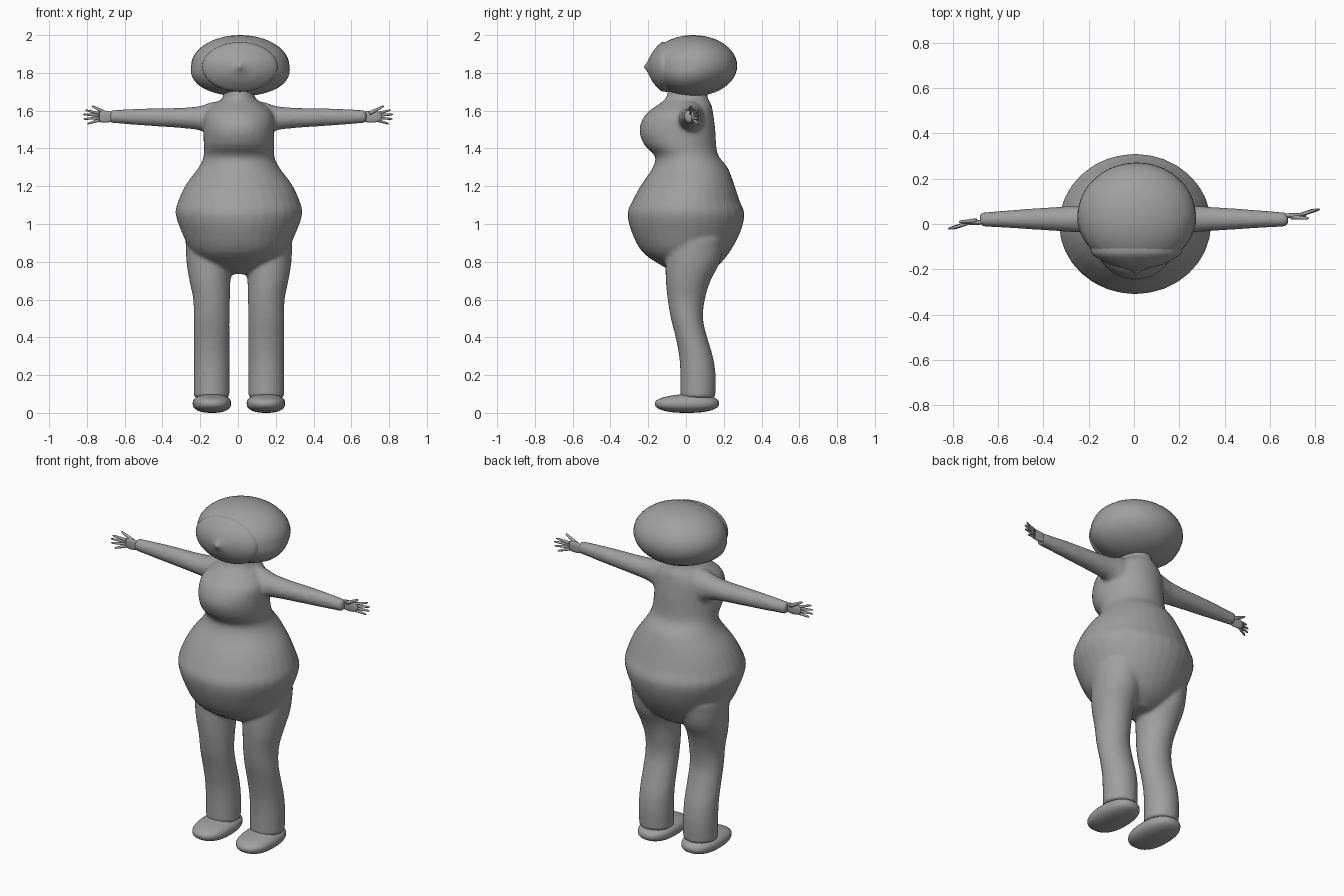
import bpy, bmesh, math
from mathutils import Vector

cube = bpy.data.objects.get("Cube")
if cube:
    bpy.data.objects.remove(cube, do_unlink=True)

GREY = (0.35, 0.35, 0.35, 1)
mat = bpy.data.materials.new("plain grey")
mat.use_nodes = True
mat.diffuse_color = GREY
for node in mat.node_tree.nodes:
    if node.type == 'BSDF_PRINCIPLED':
        node.inputs["Base Color"].default_value = GREY

MID = 0.005  # the figure's own centre line


def finish(name, bm):
    bmesh.ops.recalc_face_normals(bm, faces=bm.faces)
    for f in bm.faces:
        f.smooth = True
    mesh = bpy.data.meshes.new(name)
    bm.to_mesh(mesh)
    bm.free()
    mesh.materials.append(mat)
    ob = bpy.data.objects.new(name, mesh)
    bpy.context.collection.objects.link(ob)
    return ob


def spline(rows, steps):
    """Smooth in-between cross-sections through the given ones."""
    out = []
    for i in range(len(rows) - 1):
        a, b = rows[max(i - 1, 0)], rows[i]
        c, d = rows[i + 1], rows[min(i + 2, len(rows) - 1)]
        for s in range(steps):
            t = s / steps
            out.append([0.5 * (2 * q + (r - p) * t + (2 * p - 5 * q + 4 * r - u) * t * t
                               + (3 * q - p - 3 * r + u) * t ** 3)
                        for p, q, r, u in zip(a, b, c, d)])
    return out + [rows[-1]]


def loft(bm, rows, place, steps=3, seg=32):
    """Skin ellipses; row = position, u low, u high, v low, v high."""
    rings = []
    for pos, u0, u1, v0, v1 in spline(rows, steps):
        ring = []
        for k in range(seg):
            a = math.tau * k / seg
            u = (u0 + u1) / 2 + (u1 - u0) / 2 * math.cos(a)
            v = (v0 + v1) / 2 + (v1 - v0) / 2 * math.sin(a)
            ring.append(bm.verts.new(place(pos, u, v)))
        rings.append(ring)
    for r, s in zip(rings, rings[1:]):
        for k in range(seg):
            n = (k + 1) % seg
            bm.faces.new((r[k], r[n], s[n], s[k]))
    bm.faces.new(rings[0])
    bm.faces.new(rings[-1])


def ball(bm, centre, radii, power=1.0):
    """Ellipsoid; a power under 1 makes it boxier."""
    verts = bmesh.ops.create_uvsphere(bm, u_segments=40, v_segments=24, radius=1)["verts"]
    for v in verts:
        v.co = Vector([c + r * math.copysign(abs(q) ** power, q)
                       for c, r, q in zip(centre, radii, v.co)])
    return verts


def rod(bm, a, b, r0, r1):
    """Tapered finger between two points with a rounded tip."""
    a, b = Vector(a), Vector(b)
    turn = (b - a).to_track_quat('Z', 'Y')
    length = (b - a).length
    rows = [(t * length, -r, r, -r, r) for t, r in
            ((0, r0), (0.5, (r0 + r1) / 2), (0.9, r1), (1, r1 * 0.3))]
    loft(bm, rows, lambda p, u, v: a + turn @ Vector((u, v, p)), 2, 10)


# Body: torso, legs and sleeves fused into one skin
body = bmesh.new()
torso = [  # height, half width, front, back
    (0.735, 0.07, -0.05, 0.10), (0.78, 0.17, -0.13, 0.17), (0.85, 0.25, -0.23, 0.23),
    (0.95, 0.30, -0.285, 0.285), (1.05, 0.335, -0.31, 0.31), (1.12, 0.322, -0.285, 0.285),
    (1.21, 0.28, -0.235, 0.255), (1.30, 0.213, -0.175, 0.22), (1.36, 0.187, -0.165, 0.172),
    (1.42, 0.187, -0.222, 0.16), (1.50, 0.187, -0.247, 0.155), (1.58, 0.18, -0.215, 0.145),
    (1.63, 0.135, -0.15, 0.135), (1.67, 0.085, -0.105, 0.115), (1.74, 0.08, -0.09, 0.11)]
loft(body, [(z, MID - w, MID + w, f, b) for z, w, f, b in torso],
     lambda p, u, v: (u, v, p))

leg = [  # height, inner, outer, front, back
    (0.08, 0.05, 0.238, -0.03, 0.155), (0.20, 0.05, 0.24, -0.03, 0.157),
    (0.30, 0.05, 0.24, -0.036, 0.142), (0.40, 0.05, 0.24, -0.055, 0.112),
    (0.50, 0.05, 0.24, -0.08, 0.09), (0.60, 0.048, 0.242, -0.097, 0.10),
    (0.70, 0.045, 0.262, -0.107, 0.13), (0.80, 0.035, 0.278, -0.108, 0.18),
    (0.92, 0.04, 0.283, -0.10, 0.20)]
sleeve = [  # distance out, front, back, bottom, top
    (0.06, -0.05, 0.10, 1.45, 1.655), (0.14, -0.05, 0.095, 1.465, 1.645),
    (0.20, -0.04, 0.085, 1.495, 1.625), (0.30, -0.034, 0.078, 1.508, 1.615),
    (0.48, -0.022, 0.066, 1.52, 1.612), (0.68, -0.01, 0.05, 1.535, 1.603)]
for side in (-1, 1):
    loft(body, leg, lambda p, u, v: (MID + side * u, v, p))
    loft(body, sleeve, lambda p, u, v: (side * p, u, v))
body_ob = finish("body", body)
fuse = body_ob.modifiers.new("fuse", 'REMESH')
fuse.mode = 'VOXEL'
fuse.voxel_size = 0.011
fuse.use_smooth_shade = True
soften = body_ob.modifiers.new("soften", 'SMOOTH')
soften.factor = 0.5
soften.iterations = 5

# Head: flattened ball with full cheeks low at the front
head = bmesh.new()
for v in ball(head, (0, 0, 0), (0.26, 0.233, 0.162)):
    low = max(0, -v.co.z / 0.162)
    if v.co.y < 0.1:
        v.co.x *= 1 + 0.2 * low * min(1, (0.1 - v.co.y) / 0.15)
    v.co += Vector((0.012, 0.038, 1.838))
finish("head", head)

# Face: raised shallow mask that comes to a pointed nose
face = bmesh.new()
mask = [(-0.08, 0.20, 0.131), (-0.125, 0.20, 0.131), (-0.15, 0.172, 0.112),
        (-0.178, 0.12, 0.078), (-0.195, 0.06, 0.045), (-0.208, 0.022, 0.022),
        (-0.222, 0.003, 0.003)]
loft(face, [(y, 0.01 - w, 0.01 + w, 1.832 - h, 1.832 + h) for y, w, h in mask],
     lambda p, u, v: (u, p, v), 2, 40)
finish("face", face)

# Hands: flat palm, four fingers and a thumb
fingers = [(1.585, 0.808, 1.603), (1.575, 0.82, 1.58),
           (1.562, 0.818, 1.556), (1.55, 0.797, 1.53)]
for side, label in ((-1, "right"), (1, "left")):
    hand = bmesh.new()
    sweep = 0.035 * side  # the hands swing opposite ways in depth
    base_y = 0.022 + 0.008 * side
    ball(hand, (side * 0.705, base_y + sweep * 0.2, 1.568), (0.055, 0.011, 0.031), 0.85)
    for root, reach, tip in fingers:
        rod(hand, (side * 0.735, base_y + sweep * 0.3, root),
            (side * reach, base_y + sweep, tip), 0.009, 0.005)
    rod(hand, (side * 0.695, base_y, 1.585), (side * 0.772, base_y - 0.005, 1.625), 0.011, 0.006)
    finish(label + "_hand", hand)

# Shoes: long rounded slabs
for side, label in ((-1, "right"), (1, "left")):
    shoe = bmesh.new()
    for v in ball(shoe, (MID + side * 0.143, 0.005, 0.05), (0.102, 0.17, 0.05), 0.85):
        if v.co.z > 0.05 and v.co.y < 0:
            v.co.z -= (v.co.z - 0.05) * min(1, -v.co.y / 0.17) * 0.2
    finish(label + "_shoe", shoe)
